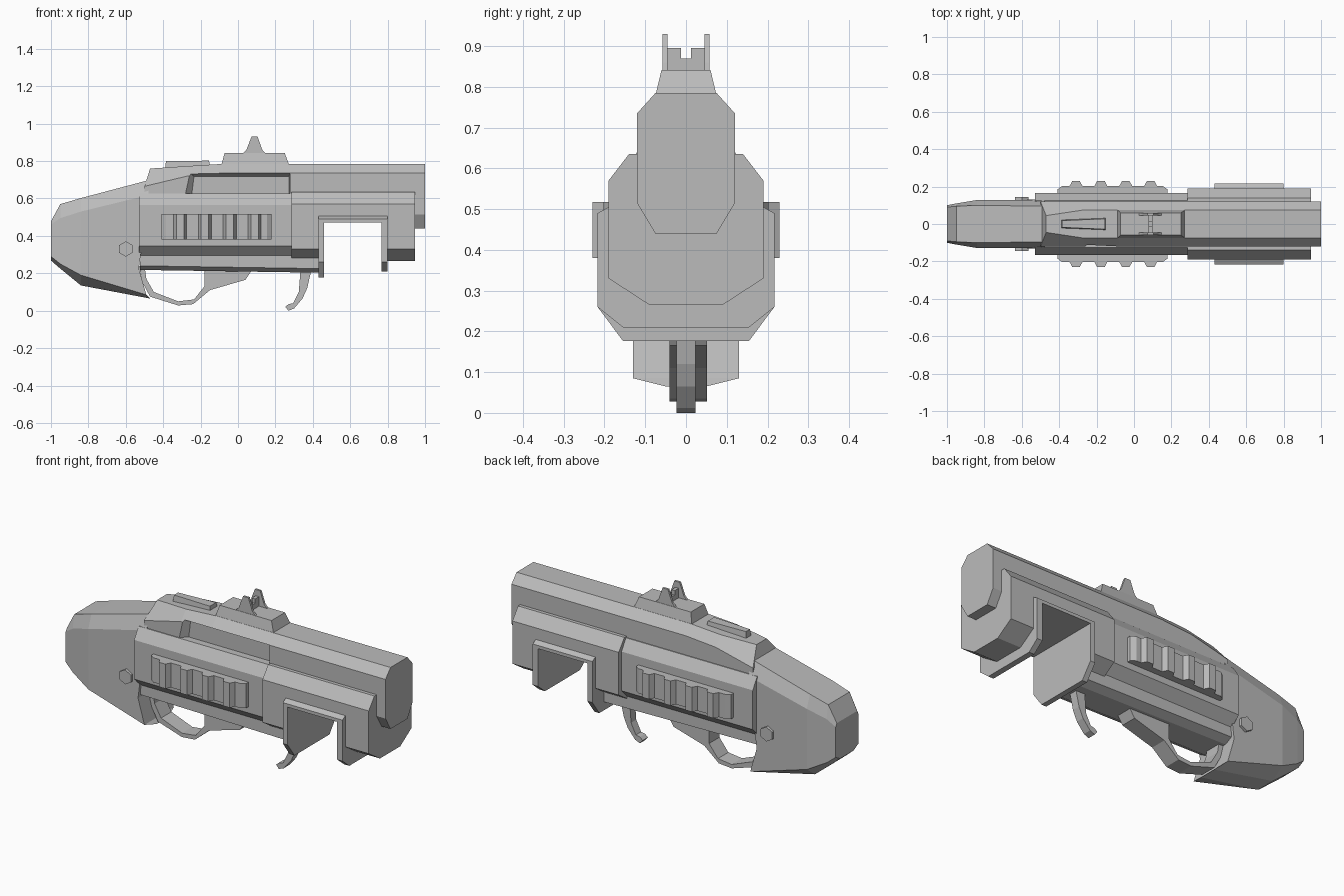
import bpy, bmesh, math

if "Cube" in bpy.data.objects:
    bpy.data.objects.remove(bpy.data.objects["Cube"], do_unlink=True)

grey = bpy.data.materials.new("plain grey")
grey.use_nodes = True
COLOUR = (0.5, 0.5, 0.5, 1)
grey.diffuse_color = COLOUR
grey.node_tree.nodes["Principled BSDF"].inputs["Base Color"].default_value = COLOUR


def finish(name, bm):
    bmesh.ops.recalc_face_normals(bm, faces=bm.faces)
    mesh = bpy.data.meshes.new(name)
    bm.to_mesh(mesh)
    bm.free()
    mesh.materials.append(grey)
    obj = bpy.data.objects.new(name, mesh)
    bpy.context.collection.objects.link(obj)
    return obj


def loft(name, stations):
    """Join mirrored outlines; each holds (x, y, z) half points, bottom to top."""
    bm = bmesh.new()
    rings = [([bm.verts.new(p) for p in s],
              [bm.verts.new((x, -y, z)) for x, y, z in s]) for s in stations]
    n = len(stations[0])
    for (l0, r0), (l1, r1) in zip(rings, rings[1:]):
        for i in range(n - 1):
            bm.faces.new((l0[i], l0[i + 1], l1[i + 1], l1[i]))
            bm.faces.new((r0[i], r1[i], r1[i + 1], r0[i + 1]))
        for i in (0, -1):
            bm.faces.new((l0[i], l1[i], r1[i], r0[i]))
    for l, r in (rings[0], rings[-1]):
        for i in range(n - 1):
            bm.faces.new((l[i], l[i + 1], r[i + 1], r[i]))
    return finish(name, bm)


def bar(name, half, x0, x1):
    """Straight bar along x from a half outline of (y, z)."""
    return loft(name, [[(x, y, z) for y, z in half] for x in (x0, x1)])


def prism(name, points, lo, hi, place=lambda a, b, t: (a, t, b)):
    """Extrude an outline; by default an (x, z) outline along y."""
    bm = bmesh.new()
    ends = [[bm.verts.new(place(a, b, t)) for a, b in points] for t in (lo, hi)]
    for ring in ends:
        bm.faces.new(ring)
    for i in range(len(points)):
        j = (i + 1) % len(points)
        bm.faces.new((ends[0][i], ends[0][j], ends[1][j], ends[1][i]))
    return finish(name, bm)


def box(name, x0, x1, y0, y1, z0, z1):
    return prism(name, [(x0, z0), (x1, z0), (x1, z1), (x0, z1)], y0, y1)


def cut(obj, cutter):
    mod = obj.modifiers.new("cut", 'BOOLEAN')
    mod.operation, mod.solver, mod.object = 'DIFFERENCE', 'EXACT', cutter
    bpy.context.view_layer.update()
    graph = bpy.context.evaluated_depsgraph_get()
    mesh = bpy.data.meshes.new_from_object(obj.evaluated_get(graph))
    obj.modifiers.clear()
    obj.data = mesh
    bpy.data.objects.remove(cutter, do_unlink=True)


# Upper receiver and barrel shroud, tapered at the rear
main = [(0.075, 0.44), (0.12, 0.515), (0.12, 0.735), (0.075, 0.785)]
receiver = loft("receiver", [
    [(-0.5, 0.075, 0.44), (-0.5, 0.12, 0.515), (-0.5, 0.12, 0.665), (-0.47, 0.045, 0.76)],
    [(-0.27, 0.075, 0.44), (-0.27, 0.12, 0.515), (-0.27, 0.12, 0.72), (-0.27, 0.075, 0.773)],
    [(-0.08, y, z) for y, z in main],
    [(1.0, y, z) for y, z in main]])

# Sloped side recess, on the right side only
outer = [(-0.29, 0.6), (-0.26, 0.738), (0.28, 0.738), (0.28, 0.6)]
inner = [(-0.25, 0.6), (-0.235, 0.718), (0.272, 0.718), (0.272, 0.6)]
bm = bmesh.new()
a = [bm.verts.new((x, -0.125, z)) for x, z in outer]
b = [bm.verts.new((x, -0.085, z)) for x, z in inner]
bm.faces.new(a)
bm.faces.new(b)
for i in range(4):
    j = (i + 1) % 4
    bm.faces.new((a[i], a[j], b[j], b[i]))
cut(receiver, finish("recess_cutter", bm))

# Rear and front body housings
bar("rear_housing", [(0.11, 0.29), (0.165, 0.345), (0.165, 0.565), (0.125, 0.627)], -0.53, 0.3)
front = bar("front_housing", [(0.09, 0.265), (0.19, 0.33), (0.19, 0.57), (0.14, 0.635)], 0.285, 0.945)
for part in (receiver, front):
    cut(part, box("well_cutter", 0.445, 0.785, -0.4, 0.4, 0, 0.49))

# Belly under the rear housing
loft("belly", [[(x, 0.07, z), (x, 0.115, z + 0.022), (x, 0.115, 0.32)]
               for x, z in ((-0.525, 0.218), (0.44, 0.203))])

# Collar around the open well: two walls and a roof
for name, x0, x1, low in (("well_rear_wall", 0.43, 0.46, 0.177), ("well_front_wall", 0.767, 0.8, 0.21)):
    bar(name, [(0.155, low), (0.217, 0.26), (0.217, 0.49), (0.19, 0.505)], x0, x1)
bar("well_roof", [(0.217, 0.472), (0.217, 0.49), (0.19, 0.505)], 0.44, 0.79)

# Ribbed side grips
grip = [(-0.41, 0.15), (-0.41, 0.185), (-0.385, 0.202)]
for i in range(4):
    c = -0.31 + i * 0.133
    grip += [(c - 0.035, 0.202), (c - 0.02, 0.23), (c + 0.02, 0.23), (c + 0.035, 0.202)]
grip += [(0.155, 0.202), (0.18, 0.185), (0.18, 0.15)]
for side, s in (("left", 1), ("right", -1)):
    prism(side + "_grip", grip, 0.38, 0.518, lambda x, y, t: (x, s * y, t))

# Shoulder stock
def stock_ring(x, w, low, side_low, mid, side_top, top, under, roof):
    return [(x, under, low), (x, w, side_low), (x, w, mid), (x, w, side_top), (x, roof, top)]

stock = [
    stock_ring(-1.0, 0.1, 0.268, 0.29, 0.35, 0.46, 0.478, 0.06, 0.09),
    stock_ring(-0.95, 0.11, 0.225, 0.25, 0.35, 0.495, 0.57, 0.06, 0.095),
    stock_ring(-0.84, 0.128, 0.135, 0.19, 0.3, 0.53, 0.602, 0.055, 0.1)]
stock.append([(-0.47, 0.05, 0.065), (-0.49, 0.13, 0.085), (-0.53, 0.13, 0.225),
              (-0.48, 0.13, 0.618), (-0.47, 0.095, 0.7)])
loft("stock", stock)

# Hexagonal cross pin
prism("stock_pin", [(-0.6 + 0.041 * math.sin(i * math.pi / 3), 0.33 + 0.041 * math.cos(i * math.pi / 3))
                    for i in range(6)], -0.145, 0.145)

# Trigger guard loop and hooked lever
prism("trigger_guard", [
    (-0.53, 0.24), (-0.51, 0.15), (-0.47, 0.075), (-0.32, 0.028), (-0.24, 0.035), (-0.15, 0.11),
    (0.04, 0.165), (0.09, 0.24), (-0.178, 0.24), (-0.18, 0.13), (-0.235, 0.06),
    (-0.32, 0.05), (-0.45, 0.1), (-0.49, 0.17), (-0.5, 0.24)], -0.04, 0.052)
prism("lever", [(0.335, 0.23), (0.395, 0.23), (0.37, 0.12), (0.345, 0.065), (0.3, 0.012), (0.27, 0),
                (0.253, 0.02), (0.27, 0.035), (0.295, 0.04), (0.325, 0.1)], -0.023, 0.023)

# Sight block, side posts and notched blade
loft("sight_base", [
    [(-0.09, 0.076, 0.775), (-0.072, 0.06, 0.842)],
    [(0.275, 0.076, 0.775), (0.25, 0.06, 0.842)]])
for side, s in (("left", 1), ("right", -1)):
    prism(side + "_sight_post", [(0.02, 0.835), (0.045, 0.86), (0.072, 0.93), (0.105, 0.93),
                                 (0.13, 0.86), (0.155, 0.835)], s * 0.046, s * 0.058)
prism("sight_blade", [(-0.048, 0.835), (0.048, 0.835), (0.048, 0.895), (0.012, 0.895), (0.012, 0.87),
                      (-0.012, 0.87), (-0.012, 0.895), (-0.048, 0.895)], 0.078, 0.098,
      lambda y, z, t: (t, y, z))

# Small raised ridge behind the sight
loft("top_ridge", [[(-0.39, 0.023, 0.755), (-0.385, 0.018, 0.8)],
                   [(-0.15, 0.033, 0.77), (-0.155, 0.028, 0.802)]])
